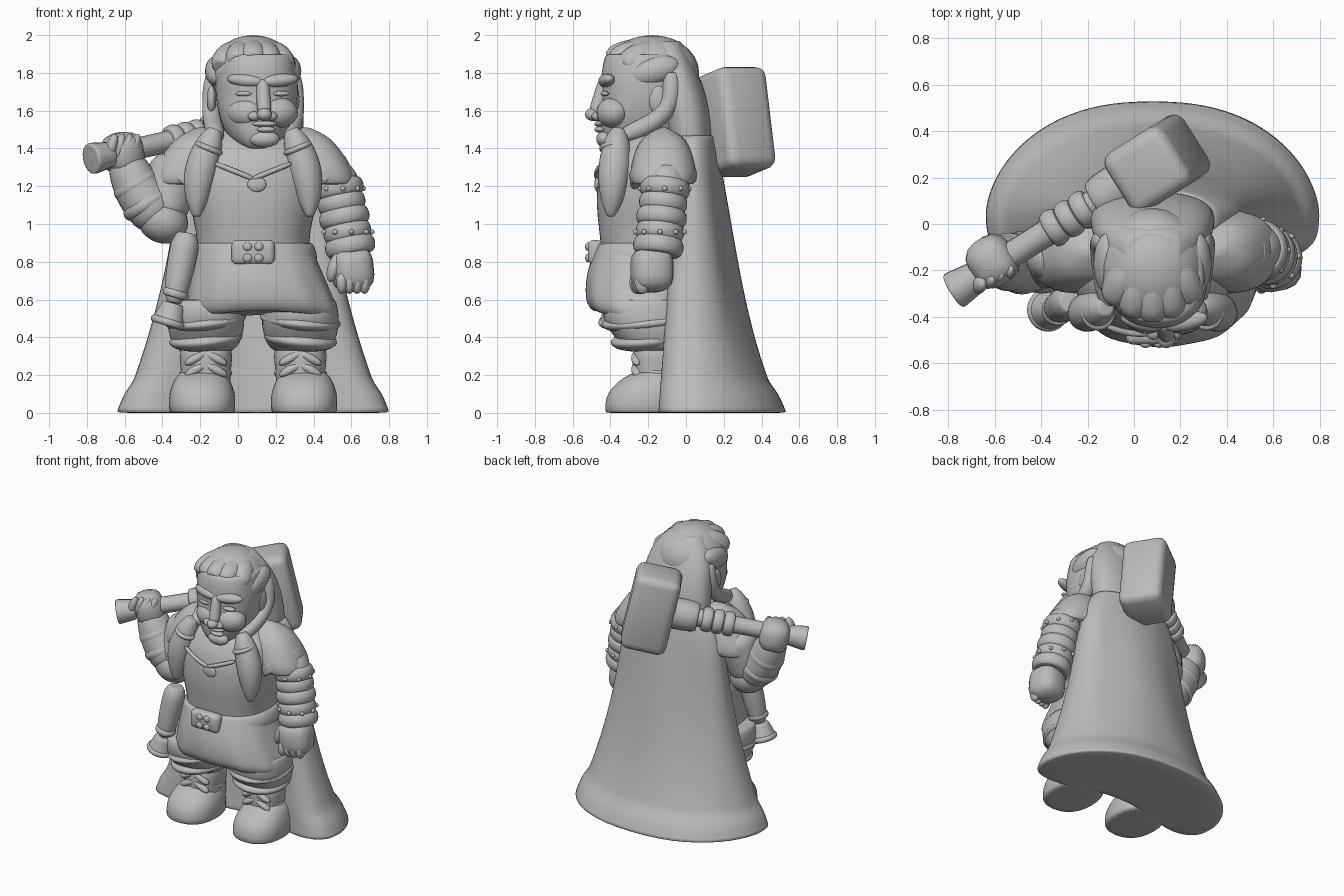
import bpy, bmesh, math
from mathutils import Vector

cube = bpy.data.objects.get("Cube")
if cube:
    bpy.data.objects.remove(cube, do_unlink=True)

GREY = (.5, .5, .5, 1)
stone = bpy.data.materials.new("plain grey")
stone.use_nodes = True
stone.diffuse_color = GREY
stone.node_tree.nodes["Principled BSDF"].inputs["Base Color"].default_value = GREY
MID = .08  # symmetry line of the body
SIDES = (("right", -1), ("left", 1))


def finish(name, bm, subdivide=False):
    mesh = bpy.data.meshes.new(name)
    bm.to_mesh(mesh)
    bm.free()
    mesh.shade_smooth()
    mesh.materials.append(stone)
    obj = bpy.data.objects.new(name, mesh)
    bpy.context.collection.objects.link(obj)
    if subdivide:
        modifier = obj.modifiers.new("rounding", "SUBSURF")
        modifier.levels = modifier.render_levels = 1
    return obj


def skin(name, rings):
    """Closed surface through a list of equal point rings, with firm flat ends."""
    bm = bmesh.new()
    loops = [[bm.verts.new(point) for point in ring] for ring in rings]
    for lower, upper in zip(loops, loops[1:]):
        for i in range(len(lower)):
            bm.faces.new((lower[i - 1], lower[i], upper[i], upper[i - 1]))
    ends = [bm.faces.new(loops[0]), bm.faces.new(loops[-1])]
    bmesh.ops.recalc_face_normals(bm, faces=bm.faces)
    bmesh.ops.inset_region(bm, faces=ends, thickness=.005, use_even_offset=True)
    return finish(name, bm, subdivide=True)


def turn(sides):
    """Cosine and sine around a circle."""
    angles = [math.tau * i / sides for i in range(sides)]
    return [(math.cos(angle), math.sin(angle)) for angle in angles]


def squarish(value, exponent=.85):
    return math.copysign(abs(value) ** exponent, value)


def section(centre, z, width, front, back):
    """Horizontal rounded section."""
    return [(centre + width * squarish(c), (front + back) / 2 + (back - front) / 2 * squarish(s), z)
            for c, s in turn(24)]


def stack(name, centre, back, rows):
    """Sections given as height, half width and front, sharing one back."""
    skin(name, [section(centre, *row, back) for row in rows])


def limb(name, start, end, first, last, swell=0, bend=(0, 0, 0), tip=.7, sides=16):
    """Tapered tube that can swell and bend halfway, with narrowed tips."""
    start, end, bend = Vector(start), Vector(end), Vector(bend)
    steps = 8
    rings = []
    for i in range(steps + 1):
        t = i / steps
        arch = math.sin(math.pi * t)
        centre = start.lerp(end, t) + bend * arch
        tangent = (end - start + bend * math.pi * math.cos(math.pi * t)).normalized()
        across = Vector((0, 1, 0)).cross(tangent).normalized()
        other = tangent.cross(across)
        radius = first + (last - first) * t + swell * arch
        if i in (0, steps):
            radius *= tip
        rings.append([centre + radius * (across * c + other * s) for c, s in turn(sides)])
    skin(name, rings)


def band(name, centre, axis, radius, half):
    """Rounded strap around a limb."""
    reach = Vector(axis).normalized() * half
    centre = Vector(centre)
    limb(name, centre - reach, centre + reach, radius * .92, radius * .92, swell=radius * .1, tip=.95)


def ball(name, location, size, tilt=(0, 0, 0)):
    bm = bmesh.new()
    bmesh.ops.create_uvsphere(bm, u_segments=24, v_segments=14, radius=1)
    obj = finish(name, bm)
    obj.location, obj.scale, obj.rotation_euler = location, size, tilt


def block(name, location, size, tilt, bevel):
    bm = bmesh.new()
    bmesh.ops.create_cube(bm, size=1)
    bmesh.ops.scale(bm, vec=size, verts=bm.verts)
    obj = finish(name, bm)
    obj.location, obj.rotation_euler = location, tilt
    modifier = obj.modifiers.new("bevel", "BEVEL")
    modifier.width, modifier.segments = bevel, 3


def at(side, out, y, z):
    """Point a given distance out from the symmetry line."""
    return Vector((MID + side * out, y, z))


# Cape: solid, flared towards a raised hem, hollowed between the legs
cape_top, cape_steps = 1.47, 28
cape = []
for step in range(cape_steps + 1):
    rise = step / cape_steps
    hem = .025 if rise < .1 else 0
    shoulder = 1 - .3 * rise ** 12
    width = (.39 + .31 * (1 - rise) ** 1.9 + hem) * shoulder
    back = .25 - .1 * rise ** 3 + .26 * (1 - rise) ** 2.8 + hem
    front = .22 - .14 * rise
    ring = []
    for c, s in turn(48):
        if s > 0:
            fold = .015 * math.sin(5 * math.atan2(s, c)) * s * math.sin(math.pi * rise)
            y = .04 + (back - .04) * s ** 1.15 + fold
        else:
            y = .04 - (front + .04) * abs(s) ** .6 + .18 * s ** 6
        ring.append((MID + width * squarish(c), y, cape_top * rise))
    cape.append(ring)
skin("cape", cape)

# Torso and belt
stack("torso", MID, .1, [(.84, .3, -.45), (.96, .3, -.46), (1.1, .34, -.48), (1.3, .36, -.47),
                         (1.42, .32, -.4), (1.5, .2, -.3)])
stack("belt", MID + .01, .1, [(.79, .31, -.47), (.81, .34, -.49), (.88, .32, -.48), (.9, .3, -.46)])
block("buckle", (MID, -.48, .85), (.23, .08, .13), (0, 0, 0), .03)
for dx in (-.03, .03):
    for dz in (-.03, .03):
        ball("buckle_stud", (MID + dx, -.52, .85 + dz), (.024, .014, .022))
for name, side in SIDES:
    limb(name + "_neckline_trim", at(side, 0, -.47, 1.24), at(side, .2, -.44, 1.32), .014, .014, bend=(0, -.015, 0))
ball("chest_ornament", (MID + .02, -.47, 1.21), (.05, .015, .04))

# Tunic skirt: pleated, bulging over a tucked hem that dips at the sides
skirt = []
for step in range(12):
    drop = min(step / 9, 1)
    tuck = 1 - .07 * max(step - 8, 0)
    ring = []
    for c, s in turn(48):
        pleat = (1 + .015 * drop * math.sin(11 * math.atan2(s, c))) * tuck
        width = (.3 + .12 * drop) * pleat
        depth = (.25 + .06 * math.sin(2.3 * drop)) * pleat
        ring.append((MID + .05 * drop + width * squarish(c), -.22 + depth * squarish(s),
                     .9 - .36 * drop - .04 * drop * c * c))
    skirt.append(ring)
skin("tunic_skirt", skirt)

# Legs and boots
for name, side in SIDES:
    leg = MID + side * .25
    stack(name + "_breeches", leg, .02, [(.33, .14, -.29), (.36, .18, -.35), (.43, .2, -.4),
                                         (.5, .21, -.45), (.6, .19, -.43)])
    for fold in range(2):
        ball(name + "_breeches_fold", (leg, -.2, .39 + fold * .1),
             (.195 + fold * .02, .2 + fold * .05, .06), (.1, side * .1, 0))
    stack(name + "_shin", leg, 0, [(.1, .13, -.28), (.22, .13, -.28), (.3, .145, -.29), (.36, .13, -.27)])
    for lean in (-1, 1):
        for height in (.23, .29):
            ball(name + "_shin_wrap", (leg + lean * .05, -.26, height), (.07, .03, .025), (0, lean * .5, 0))
    stack(name + "_boot", MID + side * .27, 0, [(0, .175, -.43), (.08, .18, -.43), (.14, .165, -.39),
                                                (.19, .14, -.33), (.22, .11, -.26)])
    band(name + "_boot_cuff", (leg, -.14, .21), (0, .1, 1), .14, .02)

# Face
stack("head", MID + .02, 0, [(1.4, .08, -.42), (1.43, .13, -.45), (1.5, .18, -.46), (1.6, .21, -.46),
                             (1.69, .22, -.44), (1.75, .22, -.46), (1.9, .2, -.43)])
nose = MID + .05
limb("nose_bridge", (nose, -.43, 1.76), (nose + .01, -.48, 1.58), .035, .04)
ball("nose_tip", (nose + .01, -.49, 1.58), (.04, .045, .035))
for name, side in SIDES:
    ball(name + "_nostril", (nose + side * .045, -.465, 1.57), (.034, .035, .026))
    ball(name + "_eye", (nose + side * .1, -.43, 1.69), (.045, .02, .014), (0, 0, side * .2))
    ball(name + "_brow", (nose + side * .09, -.42, 1.76), (.1, .04, .035), (0, side * -.1, side * .2))
    ball(name + "_cheek", (nose + side * .09, -.39, 1.59), (.1, .08, .08), (0, 0, side * .4))
ball("upper_lip", (nose + .01, -.455, 1.53), (.065, .03, .016))
ball("lower_lip", (nose + .02, -.455, 1.5), (.05, .03, .017))
ball("chin", (nose + .01, -.43, 1.45), (.08, .045, .045))

# Hair: crown, fringe, rolls above the ears, fall at the back, braids
ball("hair_crown", (MID, -.18, 1.8), (.23, .25, .2))
for lock in range(-2, 3):
    inset = lock * lock * .02
    limb("fringe_lock", (MID + lock * .04, -.16, 1.9), (MID + lock * .085, inset - .41, 1.865 - inset / 2),
         .07, .065, swell=.015, bend=(0, 0, .015), tip=.75)
hair = []
for step in range(10):
    t = step / 9
    hair.append(section(MID, 1.45 + .52 * t, .27 * math.sqrt(1 - .8 * t ** 3), -.1 - .1 * t, .14 - .17 * t ** 2))
skin("back_hair", hair)
for name, side in SIDES:
    ball(name + "_side_roll", at(side, .19, -.17, 1.81), (.065, .14, .075), (.3, 0, 0))
    limb(name + "_side_lock", at(side, .21, -.08, 1.8), at(side, .19, -.35, 1.46), .05, .05,
         bend=(side * .02, .1, -.04))
    ball(name + "_ear", at(side, .22, -.15, 1.66), (.025, .05, .075))
    limb(name + "_braid", at(side, .2, -.36, 1.5), at(side, .3, -.4, 1.04), .055, .03,
         swell=.045, bend=(side * .03, 0, 0))
    band(name + "_braid_tie", at(side, .235, -.38, 1.4), (side * .4, 0, -1), .08, .015)

# Shoulder pads, sloping out to a flared rim
for name, side in SIDES:
    pad = []
    for step in range(8):
        t = step / 7
        spread = math.sqrt(1 - t * t) if t else .9
        pad.append(section(MID + side * (.36 - .1 * t), 1.21 + .3 * t,
                           .04 + .155 * spread, -.14 - .16 * spread, -.1 + .16 * spread))
    skin(name + "_shoulder_pad", pad)
    limb(name + "_shoulder_rim", at(side, .33, -.12, 1.27), at(side, .37, -.12, 1.21), .185, .18, tip=.95)

# Hanging arm with leather wraps and studs
upper, wrist = Vector((.51, -.1, 1.3)), Vector((.6, -.15, .85))
limb("left_arm", upper, wrist, .12, .1)
for wrap in range(5):
    centre = upper.lerp(wrist, .25 + wrap * .17)
    band("left_arm_wrap", centre, wrist - upper, .135 - wrap % 2 * .006, .045)
    if wrap in (0, 3):
        for c, s in turn(9):
            ball("left_wrap_stud", centre + Vector((c, s, 0)) * .13, (.014, .014, .014))
block("left_hand", (.605, -.18, .76), (.22, .22, .24), (0, -.1, .2), .08)
for finger in range(4):
    ball("left_finger", (.55 + finger * .04, -.26 + finger * .01, .69), (.03, .04, .06))
ball("left_thumb", (.51, -.23, .77), (.035, .045, .08), (0, .3, 0))

# Raised arm bent at the elbow
elbow, fist = Vector((-.4, -.17, 1.02)), Vector((-.61, -.16, 1.375))
limb("right_upper_arm", (-.33, -.1, 1.35), elbow, .13, .12, swell=.01)
ball("right_elbow", elbow, (.14, .13, .12), (0, .5, 0))
limb("right_forearm", elbow, fist, .13, .09, swell=.02, bend=(-.02, 0, -.02))
for place in (.3, .58):
    band("right_arm_wrap", elbow.lerp(fist, place) + Vector((-.02, 0, -.02)), fist - elbow, .15 - place * .04, .035)
block("right_hand", fist, (.2, .22, .22), (0, -.2, .6), .08)
for finger in range(4):
    ball("right_finger", fist + Vector((.04 * finger - .06, .02 * finger - .1, .03)), (.03, .04, .075), (0, .3, 0))

# Hammer carried over the shoulder
pommel, head = Vector((-.78, -.29, 1.345)), Vector((.1, .26, 1.54))
shaft = head - pommel
limb("hammer_handle", pommel, head, .06, .07, tip=1, sides=8)
limb("hammer_pommel", pommel, pommel + shaft * .12, .095, .075, tip=.95, sides=8)
limb("hammer_collar", pommel + shaft * .7, head, .115, .125, tip=.9, sides=8)
for wrap in range(3):
    band("handle_wrap", pommel + shaft * (.5 + wrap * .07), shaft, .085, .035)
block("hammer_head", head, (.31, .3, .55), (0, -.22, math.atan2(shaft.y, shaft.x)), .055)

# Horn hanging from the belt
throat, mouth = Vector((-.34, -.37, .58)), Vector((-.37, -.37, .48))
limb("horn", (-.27, -.33, .95), throat, .075, .055, swell=.01)
limb("horn_bell", throat, mouth, .06, .09, tip=.95)
band("horn_collar", throat + Vector((.01, 0, .05)), mouth - throat, .07, .02)
band("horn_rim", mouth, mouth - throat, .095, .02)
